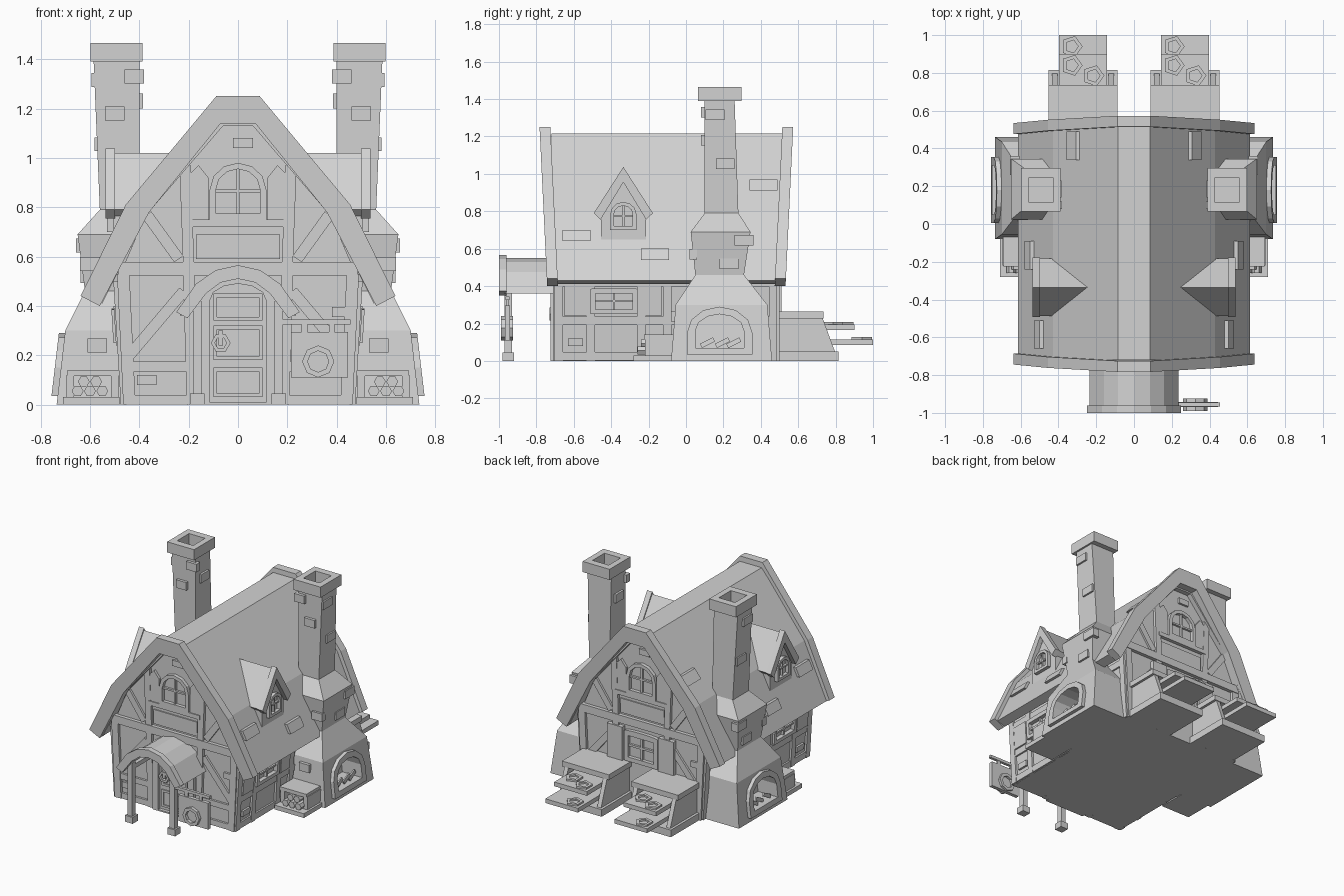
import bpy, bmesh, math
from mathutils import Vector

if "Cube" in bpy.data.objects:
    bpy.data.objects.remove(bpy.data.objects["Cube"])

mat = bpy.data.materials.new("light grey")
mat.use_nodes = True
mat.diffuse_color = (0.65, 0.65, 0.65, 1)
mat.node_tree.nodes["Principled BSDF"].inputs["Base Color"].default_value = (0.65, 0.65, 0.65, 1)


def build(name, verts, faces):
    me = bpy.data.meshes.new(name)
    me.from_pydata([tuple(v) for v in verts], [], faces)
    bm = bmesh.new()
    bm.from_mesh(me)
    bmesh.ops.recalc_face_normals(bm, faces=bm.faces)
    bm.to_mesh(me)
    bm.free()
    me.materials.append(mat)
    ob = bpy.data.objects.new(name, me)
    bpy.context.collection.objects.link(ob)
    return ob


# Wall frames: (u across, v up, d outward) -> world
def front(u, v, d): return (u, -0.69 - d, v)
def back(u, v, d): return (-u, 0.48 + d, v)
def front_lean(u, v, d): return (u, -0.665 - d - 0.048 * v, v)
def back_lean(u, v, d): return (u, 0.455 + d + 0.048 * v, v)
def ground(u, v, d): return (u, v, d)
def wall(s): return lambda u, v, d: (s * (0.46 + 0.06 * v + d), u, v)
def across(s): return lambda u, v, d: (s * d, u, v)
def hearth_face(s): return lambda u, v, d: (s * (0.735 - 0.117 * v + d), u, v)


def roof_face(s):
    def place(u, v, d):
        x = 0.43 + (0.8 - v) * (0.51 if v < 0.8 else 0.83)
        return (s * (x + d), u, v)
    return place


def slab(name, pts, d0, d1, place):
    n = len(pts)
    verts = [place(u, v, d) for d in (d0, d1) for u, v in pts]
    faces = [list(range(n)), list(range(n, 2 * n))]
    faces += [[i, (i + 1) % n, n + (i + 1) % n, n + i] for i in range(n)]
    return build(name, verts, faces)


def ring(name, outer, inner, d0, d1, place):
    n = len(outer)
    loops = [(outer, d0), (outer, d1), (inner, d1), (inner, d0)]
    verts = [place(u, v, d) for pts, d in loops for u, v in pts]
    faces = [[k * n + i, k * n + (i + 1) % n, (k + 1) % 4 * n + (i + 1) % n, (k + 1) % 4 * n + i]
             for k in range(4) for i in range(n)]
    return build(name, verts, faces)


def rect(u0, u1, v0, v1): return [(u0, v0), (u1, v0), (u1, v1), (u0, v1)]


def beam(name, a, b, w, d, place):
    a, b = Vector(a), Vector(b)
    t = (b - a).normalized() * w / 2
    n = Vector((-t.y, t.x))
    slab(name, [a + n, a - n, b - n, b + n], -0.02, d, place)


def box(name, x0, x1, y0, y1, z0, z1):
    return slab(name, rect(x0, x1, y0, y1), z0, z1, ground)


def loft(name, rows, s):
    verts = [(s * x, y, z) for z, x0, x1, y0, y1 in rows for x, y in rect(x0, x1, y0, y1)]
    faces = [[4 * k + i, 4 * k + (i + 1) % 4, 4 * k + 4 + (i + 1) % 4, 4 * k + 4 + i]
             for k in range(len(rows) - 1) for i in range(4)]
    m = len(verts)
    return build(name, verts, faces + [[0, 1, 2, 3], [m - 4, m - 3, m - 2, m - 1]])


def sym(half): return half + [(-u, v) for u, v in reversed(half) if u]


def strip(outer, inner):
    return sym(outer) + list(reversed(sym(inner)))


def arch(c, w, v0, v1, h, n=6):
    arc = [(c + w * math.cos(math.pi * i / n), v1 + h * math.sin(math.pi * i / n)) for i in range(n + 1)]
    return [(c - w, v0), (c + w, v0)] + arc


def ngon(c, v, r, n): return [(c + r * math.cos(math.tau * i / n), v + r * math.sin(math.tau * i / n)) for i in range(n)]


def window(name, c, w, v0, v1, h, t, place, d=0.025):
    ring(name + "_frame", arch(c, w, v0, v1, h), arch(c, w - t, v0 + t, v1 - (0 if h > 0.03 else t), max(h - t, 0.001)), -0.02, d, place)
    slab(name + "_mullion", rect(c - t / 4, c + t / 4, v0, v1 + h * 0.9), -0.02, d * 0.6, place)
    mid = (v0 + v1 + h) / 2
    slab(name + "_crossbar", rect(c - w, c + w, mid - t / 4, mid + t / 4), -0.02, d * 0.6, place)


# House body and main roof
slab("house_body", sym([(0.46, 0), (0.49, 0.5), (0.37, 0.78), (0.06, 1.14)]), 0, -1.17, front)
slab("main_roof", strip([(0.615, 0.43), (0.43, 0.8), (0.085, 1.215)],
                        [(0.55, 0.41), (0.37, 0.77), (0.06, 1.13)]), 0.03, -1.205, front)
for nm, place in (("front", front_lean), ("back", back_lean)):
    slab(nm + "_bargeboard", strip([(0.638, 0.44), (0.455, 0.81), (0.088, 1.25)],
                                   [(0.56, 0.4), (0.36, 0.78), (0.07, 1.14)]), 0, 0.058, place)

# Gable timbers, upper windows and shutters
for nm, place in (("front", front), ("back", back)):
    beam(nm + "_floor_beam", (-0.485, 0.55), (0.485, 0.55), 0.055, 0.025, place)
    beam(nm + "_window_sill", (-0.2, 0.735), (0.2, 0.735), 0.03, 0.025, place)
    slab(nm + "_gable_panel", rect(-0.17, 0.17, 0.59, 0.69), 0, 0.008, place)
    window(nm + "_upper_window", 0, 0.115, 0.75, 0.87, 0.11, 0.025, place)
    for s in (1, -1):
        beam(nm + "_corner_post", (s * 0.44, 0), (s * 0.465, 0.53), 0.05, 0.02, place)
        beam(nm + "_inner_post", (s * 0.185, 0), (s * 0.2, 0.53), 0.045, 0.02, place)
        beam(nm + "_upper_post", (s * 0.2, 0.57), (s * 0.215, 0.97), 0.045, 0.02, place)
        beam(nm + "_rail", (s * 0.2, 0.155), (s * 0.45, 0.155), 0.04, 0.015, place)
        beam(nm + "_sill", (s * 0.18, 0.02), (s * 0.45, 0.02), 0.04, 0.015, place)
        beam(nm + "_brace", (s * 0.44, 0.2), (s * 0.22, 0.46), 0.045, 0.015, place)
        beam(nm + "_upper_brace", (s * 0.37, 0.77), (s * 0.24, 0.59), 0.045, 0.015, place)
        slab(nm + "_upper_shutter", [(s * 0.12, 0.75), (s * 0.19, 0.75), (s * 0.2, 0.93), (s * 0.16, 0.97), (s * 0.12, 0.92)], -0.01, 0.018, place)
    for u, v in ((-0.37, 0.1), (0.42, 0.375), (0.02, 1.06)):
        slab(nm + "_wall_stone", rect(u - 0.04, u + 0.04, v - 0.02, v + 0.02), -0.01, 0.015, place)

# Back lower window
window("back_window", 0, 0.13, 0.27, 0.48, 0.01, 0.03, back)
for s in (1, -1):
    slab("back_shutter", [(s * u, v) for u, v in rect(0.14, 0.26, 0.26, 0.5)], 0, 0.03, back)

# Door
ring("door_frame", arch(0, 0.16, 0, 0.42, 0.1), arch(0, 0.115, 0.01, 0.42, 0.07), -0.02, 0.035, front)
slab("door", arch(0, 0.12, 0.01, 0.42, 0.075), -0.01, 0.012, front)
for v0, v1 in ((0.03, 0.15), (0.18, 0.32), (0.34, 0.45)):
    ring("door_panel", rect(-0.1, 0.1, v0, v1), rect(-0.085, 0.085, v0 + 0.015, v1 - 0.015), 0, 0.02, front)
ring("door_ring", ngon(-0.07, 0.25, 0.04, 6), ngon(-0.07, 0.25, 0.024, 6), 0.01, 0.04, front)
slab("door_handle", rect(-0.08, -0.06, 0.24, 0.3), 0.01, 0.035, front)

# Porch
outer = [(0.25, 0.375), (0.17, 0.49), (0.09, 0.545), (0, 0.565)]
inner = [(0.205, 0.35), (0.13, 0.45), (0.07, 0.495), (0, 0.51)]
slab("porch_front_arch", strip(outer, inner), 0.27, 0.31, front)
slab("porch_roof", strip([(u * 0.94, v - 0.015) for u, v in outer], [(u, v + 0.012) for u, v in inner]), -0.01, 0.28, front)
for s in (1, -1):
    x = s * 0.165
    box("porch_post", x - 0.018, x + 0.018, -0.97, -0.93, 0.04, 0.42)
    box("porch_post_foot", x - 0.03, x + 0.03, -0.98, -0.92, 0, 0.045)
    box("porch_side_beam", x - 0.015, x + 0.015, -0.96, -0.68, 0.37, 0.4)

# Hanging sign
box("sign_arm", 0.16, 0.455, -0.965, -0.945, 0.325, 0.345)
box("sign_board", 0.215, 0.445, -0.968, -0.942, 0.11, 0.295)
for x in (0.27, 0.38):
    box("sign_hanger", x - 0.012, x + 0.012, -0.962, -0.948, 0.29, 0.33)
ring("sign_emblem", ngon(0.325, 0.175, 0.065, 8), ngon(0.325, 0.175, 0.043, 8), 0.235, 0.3, front)

for s, side in ((1, "left"), (-1, "right")):
    # Side wall timbers and window
    w = wall(s)
    for y in (-0.68, -0.51, -0.24, -0.1, 0.465):
        beam(side + "_wall_post", (y, 0), (y, 0.5), 0.045, 0.015, w)
    for z in (0.025, 0.215, 0.42):
        beam(side + "_wall_rail", (-0.7, z), (0.48, z), 0.045, 0.012, w)
    window(side + "_wall_window", -0.385, 0.125, 0.25, 0.385, 0.005, 0.025, w, 0.03)
    slab(side + "_wall_shutter", rect(-0.23, -0.13, 0.24, 0.4), 0, 0.02, w)
    slab(side + "_wall_shutter", rect(-0.65, -0.53, 0.24, 0.4), 0, 0.02, w)
    slab(side + "_wall_stone", rect(-0.63, -0.55, 0.08, 0.12), 0, 0.015, w)

    # Chimney with cut hearth
    ch = loft(side + "_chimney", [(0, 0.4, 0.735, -0.08, 0.46), (0.3, 0.4, 0.7, -0.055, 0.435),
              (0.46, 0.4, 0.62, 0.05, 0.31), (0.69, 0.4, 0.65, 0.025, 0.345),
              (0.79, 0.4, 0.56, 0.1, 0.28), (1.39, 0.4, 0.585, 0.1, 0.26)], s)
    loft(side + "_chimney_cap", [(1.39, 0.388, 0.598, 0.065, 0.297), (1.465, 0.388, 0.598, 0.065, 0.297),
         (1.465, 0.43, 0.555, 0.115, 0.247), (1.36, 0.43, 0.555, 0.115, 0.247)], s)
    hf = hearth_face(s)
    hole = arch(0.18, 0.13, 0.07, 0.16, 0.09)
    cutter = slab(side + "_hearth_cutter", hole, -0.13, 0.1, hf)
    cutter.hide_render = True
    cutter.hide_set(True)
    cut = ch.modifiers.new("hearth", "BOOLEAN")
    cut.operation, cut.object = "DIFFERENCE", cutter
    cut.solver = "EXACT"
    ring(side + "_hearth_rim", arch(0.18, 0.175, 0.035, 0.15, 0.14), hole, -0.02, 0.025, hf)
    for y in (0.12, 0.2, 0.26):
        beam(side + "_hearth_log", (y - 0.04, 0.08), (y + 0.03, 0.115), 0.025, -0.01, hf)

    # Chimney stones
    for y, z, x in ((0.155, 1.315, 0.582), (0.21, 1.055, 0.57), (0.23, 0.52, 0.627), (0.31, 0.645, 0.645)):
        slab(side + "_chimney_stone", rect(y - 0.05, y + 0.05, z - 0.028, z + 0.028), x - 0.04, x + 0.012, across(s))
    for x, z, y in ((0.5, 1.18, 0.1), (0.42, 1.33, 0.1), (0.6, 0.57, 0.04), (0.57, 0.24, -0.06)):
        slab(side + "_chimney_stone", [(s * u, v) for u, v in rect(x - 0.04, x + 0.04, z - 0.028, z + 0.028)], -0.71 - y, -0.67 - y, front)
    box(side + "_chimney_stone", s * 0.385, s * 0.42, 0.14, 0.23, 1.2, 1.26)

    # Small log shelter beside the chimney
    xs = sorted((s * 0.48, s * 0.71))
    box(side + "_shelter_base", *xs, -0.28, -0.06, 0, 0.03)
    box(side + "_shelter_roof", *sorted((s * 0.48, s * 0.69)), -0.225, -0.05, 0.115, 0.14)
    for x in (0.5, 0.68):
        box(side + "_shelter_post", s * x - 0.015, s * x + 0.015, -0.22, -0.06, 0.03, 0.12)
    for x, z in ((0.55, 0.055), (0.6, 0.055), (0.65, 0.055), (0.575, 0.093), (0.625, 0.093)):
        slab(side + "_shelter_log", ngon(s * x, z, 0.024, 6), -0.63, -0.43 - 0.02 * (z > 0.08), front)

    # Dormer
    ac = across(s)
    shift = lambda pts: [(u - 0.335, v) for u, v in pts]
    slab(side + "_dormer_wall", shift(sym([(0.12, 0.64), (0.12, 0.8), (0, 0.97)])), 0.28, 0.505, ac)
    slab(side + "_dormer_roof", shift(strip([(0.152, 0.79), (0, 1.02)], [(0.125, 0.765), (0, 0.95)])), 0.2, 0.51, ac)
    slab(side + "_dormer_bargeboard", shift(strip([(0.158, 0.79), (0, 1.037)], [(0.122, 0.755), (0, 0.955)])), 0.498, 0.537, ac)
    window(side + "_dormer_window", -0.335, 0.07, 0.7, 0.785, 0.065, 0.02, lambda u, v, d: ac(u, v, 0.505 + d))

    # Loose roof shingles
    for y, z in ((-0.585, 0.67), (-0.165, 0.57), (0.415, 0.94)):
        slab(side + "_roof_shingle", rect(y - 0.075, y + 0.075, z - 0.03, z + 0.03), -0.02, 0.018, roof_face(s))

# Plant stands along the back wall
for c in (-0.27, 0.27):
    box("stand_base", c - 0.183, c + 0.183, 0.47, 0.815, 0, 0.05)
    box("stand_top", c - 0.183, c + 0.183, 0.47, 0.735, 0.228, 0.265)
    for u in (-0.165, 0.135):
        slab("stand_side", [(0.47, 0.04), (0.8, 0.04), (0.73, 0.23), (0.47, 0.23)], c + u, c + u + 0.03, across(1))
    box("stand_back", c - 0.14, c + 0.14, 0.47, 0.62, 0.05, 0.23)
    for y1, z in ((1.0, 0.085), (0.9, 0.165)):
        box("stand_shelf", c - 0.127, c + 0.127, 0.55, y1, z, z + 0.03)
    for u, y, z in ((-0.06, 0.94, 0.115), (-0.06, 0.84, 0.195), (0.055, 0.785, 0.195)):
        ring("stand_pot", ngon(c + u, y, 0.058, 5), ngon(c + u, y, 0.035, 5), z - 0.01, z + 0.012, ground)
